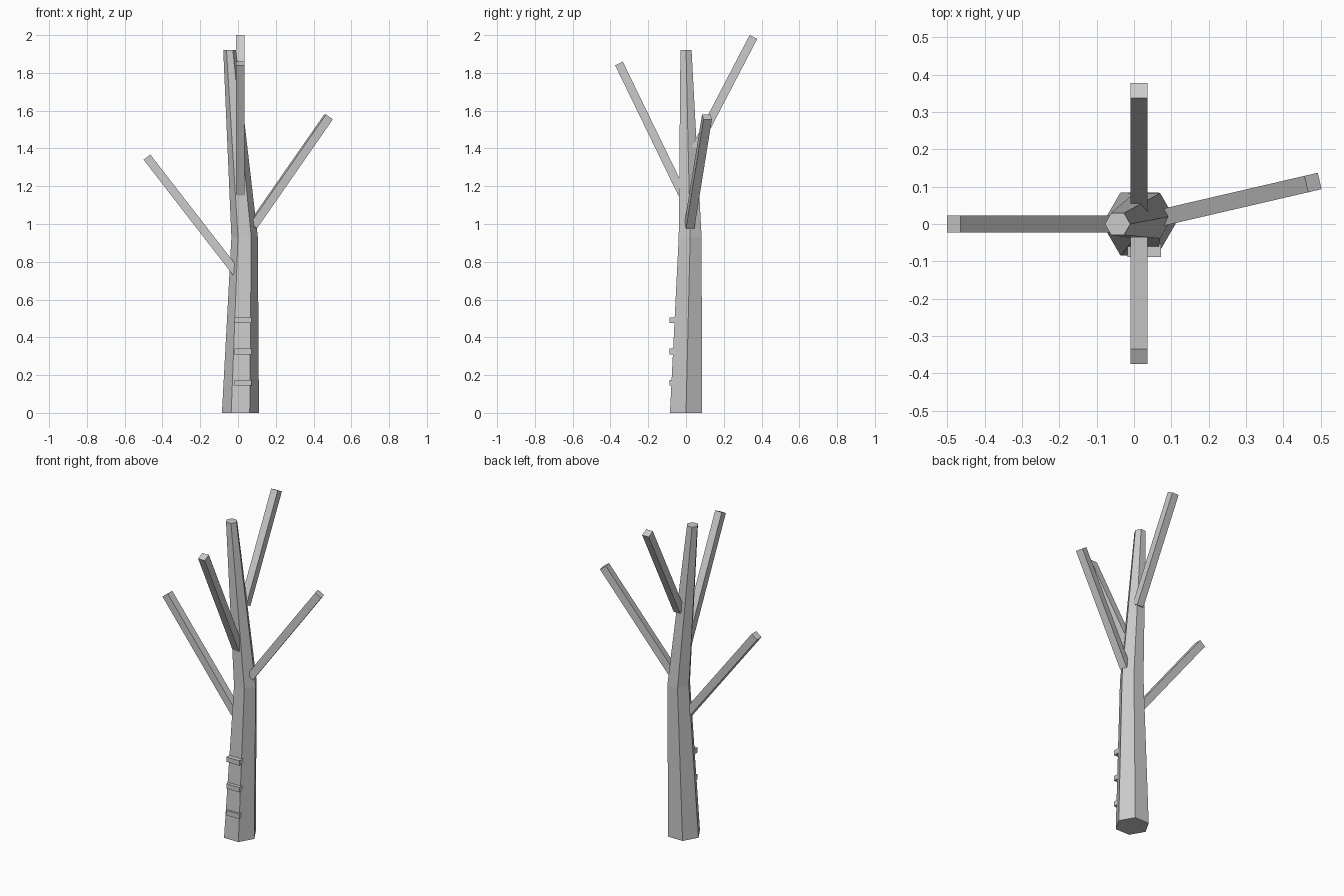
import bpy, bmesh, math
from mathutils import Vector, Matrix

cube = bpy.data.objects.get("Cube")
if cube:
    bpy.data.objects.remove(cube, do_unlink=True)

GREY = (0.6, 0.6, 0.6, 1)
mat = bpy.data.materials.new("plain grey")
mat.use_nodes = True
mat.diffuse_color = GREY
mat.node_tree.nodes["Principled BSDF"].inputs["Base Color"].default_value = GREY


def add_object(name, bm):
    bmesh.ops.recalc_face_normals(bm, faces=bm.faces)
    mesh = bpy.data.meshes.new(name)
    bm.to_mesh(mesh)
    bm.free()
    mesh.materials.append(mat)
    obj = bpy.data.objects.new(name, mesh)
    bpy.context.collection.objects.link(obj)
    return obj


def trunk(rings, sides=6):
    """Loft a tapering, bent prism through (x, y, z, radius) rings."""
    bm = bmesh.new()
    loops = []
    for x, y, z, r in rings:
        angles = [math.tau * i / sides for i in range(sides)]
        loops.append([bm.verts.new((x + r * math.cos(a), y + r * math.sin(a), z)) for a in angles])
    for low, high in zip(loops, loops[1:]):
        for i in range(sides):
            j = (i + 1) % sides
            bm.faces.new((low[i], low[j], high[j], high[i]))
    bm.faces.new(loops[0])
    bm.faces.new(loops[-1])
    return add_object("trunk", bm)


def branch(name, start, end, width=0.045):
    """Square beam between two points, with one pair of sides upright."""
    start, end = Vector(start), Vector(end)
    along = (end - start).normalized()
    side = along.cross(Vector((0, 0, 1))).normalized()
    turn = Matrix((side, along.cross(side), along)).transposed().to_4x4()
    size = Matrix.Diagonal((width, width, (end - start).length, 1))
    bm = bmesh.new()
    bmesh.ops.create_cube(bm, size=1, matrix=Matrix.Translation((start + end) / 2) @ turn @ size)
    return add_object(name, bm)


# Trunk, bending at mid height
trunk([(0.013, 0, 0, 0.098), (0.035, 0.022, 0.93, 0.07), (-0.044, 0, 1.92, 0.034)])

# Bare branches
branch("front_branch", (0.013, -0.02, 1.16), (0.013, -0.355, 1.85))
branch("back_branch", (0.013, 0.05, 1.4), (0.013, 0.357, 1.99))
branch("right_branch", (-0.01, 0, 0.745), (-0.482, 0, 1.354))
branch("left_branch", (0.078, 0.018, 0.99), (0.479, 0.111, 1.567))

# Climbing rungs on the front
for i in range(3):
    bm = bmesh.new()
    bmesh.ops.create_cube(bm, size=1, matrix=Matrix.Translation((0.027, -0.063, 0.16 + 0.165 * i))
                          @ Matrix.Diagonal((0.09, 0.05, 0.03, 1)))
    add_object(f"rung_{i + 1}", bm)
